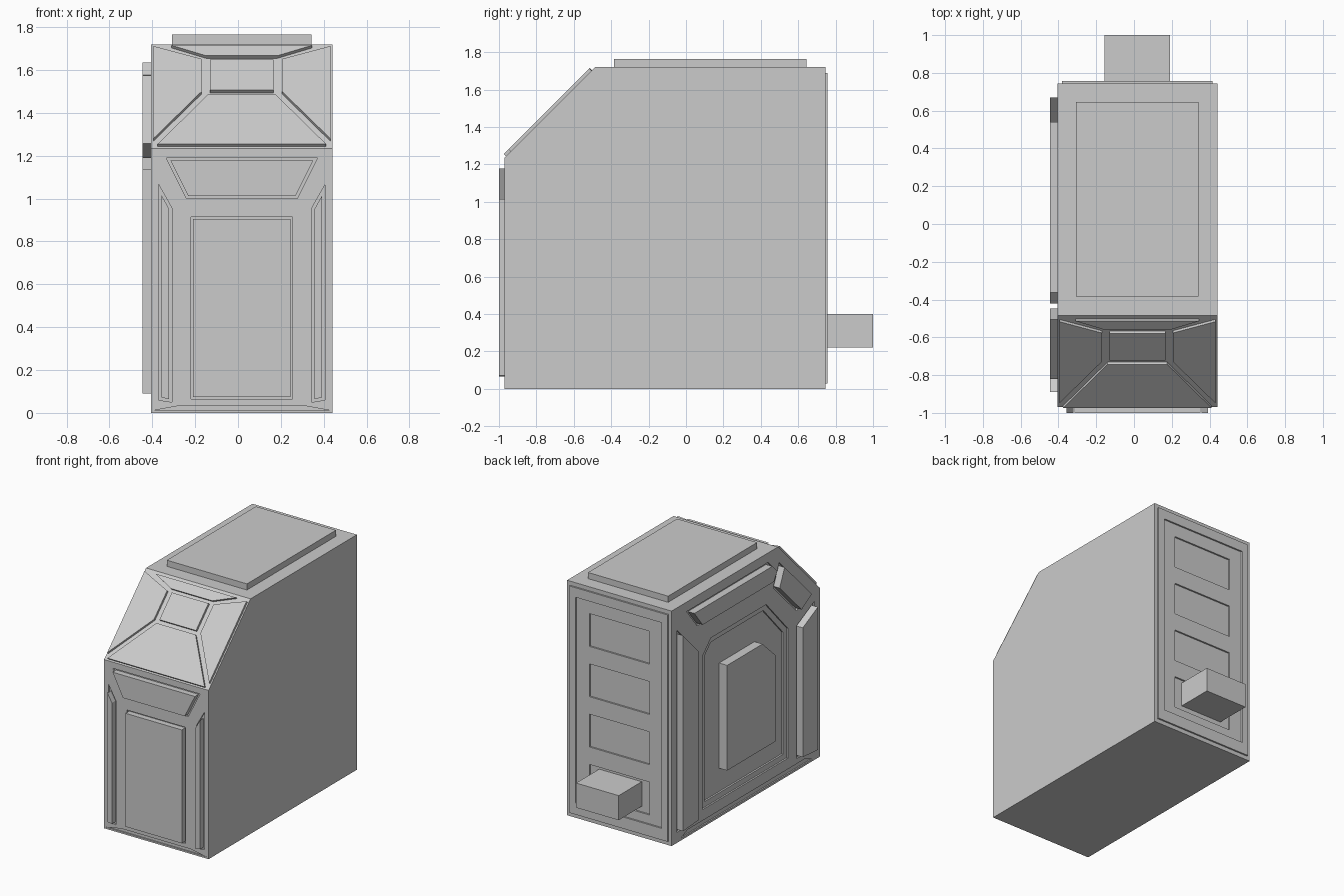
import bpy, bmesh, math
from mathutils import Vector

if "Cube" in bpy.data.objects:
    bpy.data.objects.remove(bpy.data.objects["Cube"])

X0, X1, MID = -0.405, 0.441, 0.018
S = math.sqrt(0.5)

# Each face maps (u, v, height above the face) to a 3D point
def front(u, v, h): return (u, -0.97 - h, v)
def slope(u, v, h): return (u, v - 2.205 - h * S, v + h * S)
def left(u, v, h): return (X0 - h, u, v)
def back(u, v, h): return (u, 0.745 + h, v)
def top(u, v, h): return (u, v, 1.72 + h)
def across(u, v, h): return (h, u, v)


def prism(name, poly, face, lo, hi):
    bm = bmesh.new()
    a = [bm.verts.new(face(u, v, lo)) for u, v in poly]
    b = [bm.verts.new(face(u, v, hi)) for u, v in poly]
    bm.faces.new(a)
    bm.faces.new(b)
    n = len(poly)
    for i in range(n):
        j = (i + 1) % n
        bm.faces.new((a[i], a[j], b[j], b[i]))
    bmesh.ops.recalc_face_normals(bm, faces=bm.faces)
    me = bpy.data.meshes.new(name)
    bm.to_mesh(me)
    bm.free()
    ob = bpy.data.objects.new(name, me)
    bpy.context.collection.objects.link(ob)
    return ob


def rect(u0, u1, v0, v1):
    return [(u0, v0), (u1, v0), (u1, v1), (u0, v1)]


def flip(poly):
    return [(2 * MID - u, v) for u, v in poly]


def inset(poly, d):
    pts = [Vector(p) for p in poly]
    n = len(pts)
    area = sum(pts[i].x * pts[(i + 1) % n].y - pts[(i + 1) % n].x * pts[i].y for i in range(n))
    s = 1 if area > 0 else -1
    out = []
    for i in range(n):
        e0 = (pts[i] - pts[i - 1]).normalized()
        e1 = (pts[(i + 1) % n] - pts[i]).normalized()
        n0, n1 = s * Vector((-e0.y, e0.x)), s * Vector((-e1.y, e1.x))
        out.append(tuple(pts[i] + (n0 + n1) * d / (1 + n0.dot(n1))))
    return out


# Main case with the sloped upper front
body = prism("case", [(-0.97, 0), (0.745, 0), (0.745, 1.72), (-0.485, 1.72), (-0.97, 1.235)],
             across, X0, X1)


def recess(poly, face, depth):
    cutter = prism("recess_cutter", poly, face, -depth, 0.02)
    cutter.hide_render = True
    mod = body.modifiers.new("recess", 'BOOLEAN')
    mod.operation, mod.solver, mod.object = 'DIFFERENCE', 'EXACT', cutter
    bpy.context.view_layer.objects.active = body
    bpy.ops.object.modifier_apply(modifier=mod.name)
    bpy.data.objects.remove(cutter)


def sunk_panel(name, hole, face, margin, depth, height):
    recess(hole, face, depth)
    prism(name, inset(hole, margin), face, -depth - 0.005, height)


# Front: door, upper panel, side strips, bottom recess
sunk_panel("front_door", rect(-0.22, 0.255, 0.065, 0.915), front, 0.01, 0.012, 0.03)
sunk_panel("front_upper_panel", [(-0.335, 1.19), (0.371, 1.19), (0.276, 1.0), (-0.24, 1.0)],
           front, 0.012, 0.012, 0.03)
strip = [(-0.37, 0.06), (-0.308, 0.05), (-0.308, 0.955), (-0.37, 1.065)]
sunk_panel("front_strip_left", strip, front, 0.013, 0.012, 0.03)
sunk_panel("front_strip_right", flip(strip), front, 0.013, 0.012, 0.03)
recess([(-0.39, 0.012), (0.426, 0.012), (0.30, 0.035), (-0.265, 0.035)], front, 0.01)

# Sloped front: raised plates around a centre plate
wing = [(-0.395, 1.70), (-0.17, 1.64), (-0.17, 1.488), (-0.395, 1.268)]
plates = {
    "slope_top_plate": [(-0.31, 1.703), (0.345, 1.703), (0.185, 1.655), (-0.15, 1.655)],
    "slope_centre_plate": rect(-0.13, 0.166, 1.494, 1.638),
    "slope_bottom_plate": [(-0.14, 1.474), (0.176, 1.474), (0.411, 1.243), (-0.375, 1.243)],
    "slope_left_plate": wing,
    "slope_right_plate": flip(wing),
}
for name, poly in plates.items():
    prism(name, poly, slope, -0.005, 0.017)

# Left side: framing panels around a stepped recess with a raised block
side = {
    "side_top_panel": [(0.57, 1.65), (-0.37, 1.65), (-0.44, 1.58), (-0.39, 1.50), (0.45, 1.50)],
    "side_slope_panel": [(-0.50, 1.60), (-0.845, 1.255), (-0.70, 1.17), (-0.43, 1.44)],
    "side_front_strip": [(-0.905, 0.075), (-0.905, 1.16), (-0.70, 1.06), (-0.70, 0.09)],
    "side_back_strip": [(0.685, 0.075), (0.685, 1.56), (0.47, 1.34), (0.47, 0.09)],
}
for name, poly in side.items():
    sunk_panel(name, poly, left, 0.015, 0.012, 0.04)
recess([(0.64, 0.015), (-0.88, 0.015), (-0.80, 0.05), (0.56, 0.05)], left, 0.01)

surround = [(0.39, 0.13), (0.39, 1.25), (0.29, 1.35), (-0.35, 1.35), (-0.60, 1.08), (-0.60, 0.13)]
recess(surround, left, 0.012)
recess(inset(surround, 0.04), left, 0.025)
prism("side_block", [(0.16, 0.34), (0.16, 1.11), (-0.25, 1.11), (-0.40, 0.97), (-0.40, 0.34)],
      left, -0.03, 0.04)

# Back: raised frame and four recessed windows
bx0, bx1, bz0, bz1, w = -0.38, 0.415, 0.03, 1.69, 0.05
for name, r in {"back_frame_left": (bx0, bx0 + w, bz0, bz1), "back_frame_right": (bx1 - w, bx1, bz0, bz1),
                "back_frame_bottom": (bx0 + w, bx1 - w, bz0, bz0 + 0.085),
                "back_frame_top": (bx0 + w, bx1 - w, bz1 - 0.07, bz1)}.items():
    prism(name, rect(*r), back, -0.004, 0.012)
for i in range(4):
    z = 0.18 + 0.368 * i
    recess(rect(-0.225, 0.26, z, z + 0.24), back, 0.012)

# Flue box at the back and lid on top
prism("back_duct", rect(-0.155, 0.19, 0.22, 0.40), back, -0.02, 0.255)
prism("top_lid", rect(-0.307, 0.342, -0.385, 0.645), top, -0.005, 0.045)
